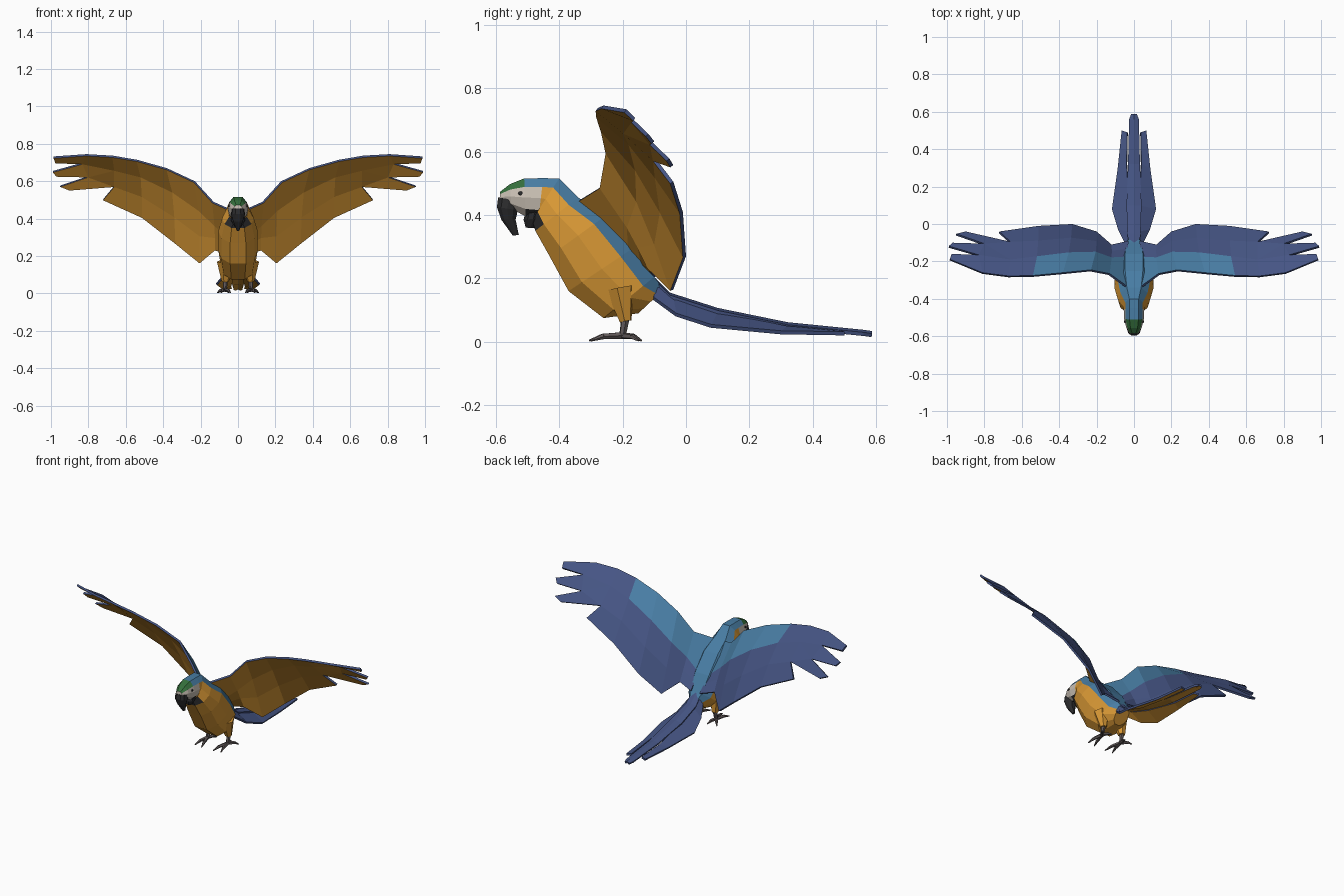
import bpy, bmesh, math
from mathutils import Vector

if "Cube" in bpy.data.objects:
    bpy.data.objects.remove(bpy.data.objects["Cube"])


def mat(name, r, g, b):
    m = bpy.data.materials.new(name)
    m.diffuse_color = (r, g, b, 1)
    m.use_nodes = True
    m.node_tree.nodes["Principled BSDF"].inputs["Base Color"].default_value = m.diffuse_color
    return m


ORANGE = mat("orange", 0.68, 0.31, 0.035)
LIGHT = mat("light_blue", 0.065, 0.205, 0.37)
DARK = mat("dark_blue", 0.06, 0.09, 0.23)
GREEN = mat("green", 0.035, 0.16, 0.045)
WHITE = mat("cream_white", 0.58, 0.52, 0.45)
BLACK = mat("black", 0.025, 0.025, 0.027)
GREY = mat("leg_grey", 0.12, 0.10, 0.10)


def make(name, verts, faces, mats, idx=None, closed=True):
    me = bpy.data.meshes.new(name)
    me.from_pydata([tuple(v) for v in verts], [], faces)
    for m in mats:
        me.materials.append(m)
    if idx:
        me.polygons.foreach_set("material_index", idx)
    if closed:
        bm = bmesh.new()
        bm.from_mesh(me)
        bmesh.ops.recalc_face_normals(bm, faces=bm.faces)
        bm.to_mesh(me)
        bm.free()
    ob = bpy.data.objects.new(name, me)
    bpy.context.collection.objects.link(ob)
    return ob


def mirror(ob):
    m = ob.modifiers.new("mirror", 'MIRROR')
    m.use_mirror_merge = False


# Half cross-section: (position from front/bottom to back/top, width factor)
PROFILE = [(0, .4), (.2, .85), (.5, 1), (.78, .85), (1, .45)]


def loft(name, rings, mats, rule):
    """rings: (front y, front z, back y, back z, half width);
    rule(ring, panel) gives the slot, panel -1 = front ... 4 = back"""
    verts, faces, idx = [], [], []
    for y0, z0, y1, z1, w in rings:
        half = [(w * f, y0 + (y1 - y0) * u, z0 + (z1 - z0) * u) for u, f in PROFILE]
        verts += half + [(-x, y, z) for x, y, z in reversed(half)]
    for i in range(len(rings) - 1):
        for j in range(10):
            a, b = i * 10 + j, i * 10 + (j + 1) % 10
            faces.append((a, b, b + 10, a + 10))
            idx.append(rule(i, j if j < 5 else 8 - j))
    n = len(verts)
    faces += [tuple(range(10)), tuple(range(n - 10, n))]
    idx += [rule(0, 2), rule(len(rings) - 2, 2)]
    return make(name, verts, faces, mats, idx)


# Body with blue back and dark bib
body = [(-.485, .385, -.40, .515, .055), (-.475, .35, -.34, .455, .085),
        (-.43, .27, -.25, .40, .105), (-.37, .16, -.16, .30, .105),
        (-.26, .075, -.10, .205, .09), (-.15, .09, -.07, .165, .045)]
loft("body", body, [ORANGE, LIGHT, BLACK],
     lambda i, k: 1 if k >= 3 else 2 if i == 0 and k < 1 else 0)


# Head with cap, cheeks and forehead
def head_rule(i, k):
    if k >= 3:
        return 1 if i < 2 else 2
    if k < 0 or (k < 1 and i < 2):
        return 4
    return 0 if i == 0 else 3


head = [body[0], (-.465, .39, -.45, .516, .055), (-.505, .395, -.51, .515, .053),
        (-.55, .42, -.555, .497, .042), (-.588, .44, -.586, .473, .022)]
loft("head", head, [ORANGE, LIGHT, GREEN, WHITE, BLACK], head_rule)

# Beak halves
loft("upper_beak", [(-.592, .455, -.525, .445, .035), (-.596, .425, -.53, .415, .037),
                    (-.582, .385, -.537, .385, .026), (-.546, .335, -.527, .337, .007)],
     [BLACK], lambda i, k: 0)
loft("lower_beak", [(-.505, .41, -.445, .42, .04), (-.512, .385, -.45, .39, .036),
                    (-.505, .36, -.475, .358, .018)], [BLACK], lambda i, k: 0)


# Tapered limb pieces
def strut(name, p, q, r0, r1, m, n=6):
    p, q = Vector(p), Vector(q)
    rot = (q - p).to_track_quat('Z', 'Y')
    verts = [c + rot @ Vector((r * math.cos(t), r * math.sin(t), 0))
             for c, r in ((p, r0), (q, r1)) for t in [math.tau * i / n for i in range(n)]]
    faces = [(i, (i + 1) % n, n + (i + 1) % n, n + i) for i in range(n)]
    faces += [tuple(range(n)), tuple(range(n, 2 * n))]
    mirror(make(name, verts, faces, [m]))


strut("eye", (.044, -.522, .468), (.052, -.522, .469), .007, .006, BLACK, 8)
strut("thigh", (.065, -.21, .17), (.068, -.19, .065), .048, .02, ORANGE)
strut("shank", (.068, -.19, .08), (.07, -.20, .02), .014, .011, GREY)
for k, (x, y) in enumerate([(.04, -.305), (.09, -.30), (.05, -.14), (.11, -.15)]):
    mid = (.07 + (x - .07) * .6, -.20 + (y + .20) * .6, .017)
    strut("toe_%d" % k, (.07, -.20, .02), mid, .011, .009, GREY, 5)
    strut("claw_%d" % k, mid, (x, y, .004), .009, .003, GREY, 5)


# Feather sheets: blue above and on the rim, orange below
def sheet(name, verts, faces, idx, thick):
    ob = make(name, verts, faces, [LIGHT, DARK, DARK, ORANGE, ORANGE], idx, closed=False)
    s = ob.modifiers.new("thickness", 'SOLIDIFY')
    s.thickness, s.offset = thick, -1
    s.material_offset_rim, s.material_offset = 1, 3
    return ob


def grid(ni, nj):
    return [(i * nj + j, (i + 1) * nj + j, (i + 1) * nj + j + 1, i * nj + j + 1)
            for i in range(ni - 1) for j in range(nj - 1)]


# Wing: leading point, trailing point, covert fraction, camber
stations = [((.04, -.33, .45), (.03, -.09, .21), .65, .0),
            ((.13, -.265, .49), (.12, -.11, .235), .52, .012),
            ((.23, -.245, .60), (.20, -.04, .165), .40, .03),
            ((.38, -.26, .67), (.33, .0, .27), .36, .03),
            ((.54, -.275, .715), (.51, -.01, .41), .34, .025)]
up = Vector((-.45, .5, .7))
wing = []
for lead, trail, f, c in stations:
    a, b = Vector(lead), Vector(trail)
    wing += [a, a.lerp(b, f) + up * c, a.lerp(b, (1 + f) / 2) + up * c * .7, b]
wing += [Vector(p) for p in ((.67, -.278, .737), (.66, -.19, .665),
                             (.66, -.095, .577), (.72, -.04, .505))]
faces = grid(6, 4)
idx = [0 if n % 3 == 0 and n < 12 else 1 for n in range(len(faces))]
# Hand and the three finger feathers
wing += [Vector(p) for p in (
    (.81, -.26, .745), (.83, -.165, .70), (.80, -.105, .628),
    (.985, -.188, .733), (.975, -.16, .706),
    (.99, -.118, .655), (.97, -.10, .632),
    (.95, -.052, .577), (.90, -.04, .557))]
hand = [(20, 24, 25, 21), (21, 25, 26), (21, 26, 22), (24, 27, 28, 25),
        (25, 29, 30, 26), (26, 31, 32, 22)]
mirror(sheet("wing", wing, faces + hand, idx + [1] * 6, .012))

# Tail: centre feather and a drooping pair
centre = [(-.11, .03, .215), (-.05, .035, .155), (.10, .04, .107), (.32, .032, .062),
          (.56, .026, .038), (.587, .016, .034)]
cols = [[(s * w, y, z - abs(s) * .008) for y, w, z in centre] for s in (-1, 0, 1)]
f = grid(3, 6)
sheet("tail_centre", sum(cols, []), f, [1] * len(f), .012)
inner = [(.02, -.11, .20), (.025, -.04, .14), (.028, .10, .093), (.04, .32, .05), (.036, .49, .036)]
outer = [(.05, -.10, .14), (.085, -.03, .09), (.118, .08, .055), (.087, .30, .035), (.066, .50, .032)]
f = grid(2, 5)
mirror(sheet("tail_side", inner + outer, f, [1] * len(f), .012))
